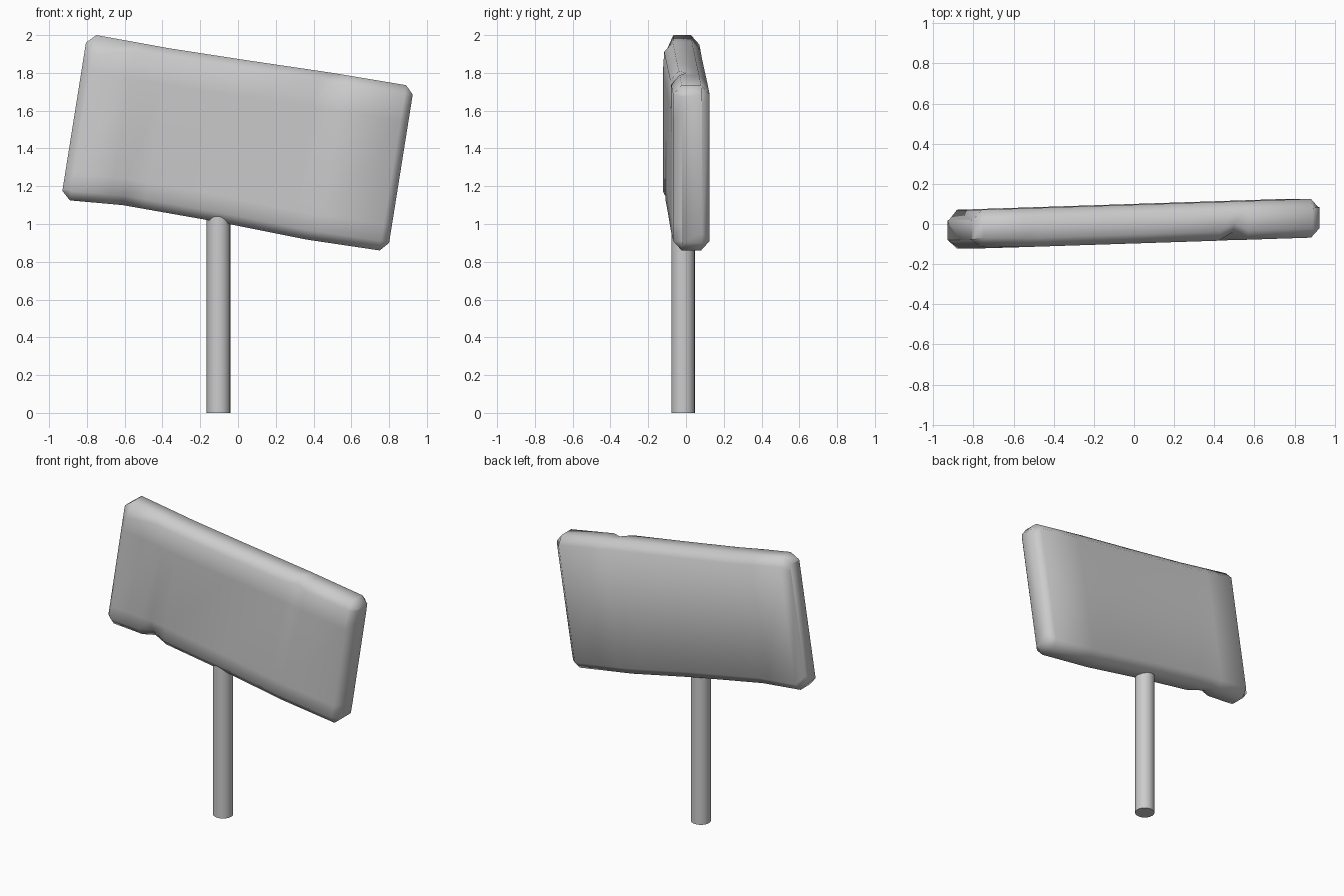
import bpy, bmesh
from math import radians

if "Cube" in bpy.data.objects:
    bpy.data.objects.remove(bpy.data.objects["Cube"])


def lerp(points, x):
    for (x0, z0), (x1, z1) in zip(points, points[1:]):
        if x <= x1:
            break
    return z0 + (z1 - z0) * (x - x0) / (x1 - x0)


def smooth(ob, angle):
    bpy.ops.object.select_all(action='DESELECT')
    ob.select_set(True)
    bpy.context.view_layer.objects.active = ob
    bpy.ops.object.shade_smooth_by_angle(angle=radians(angle))


# Sign board: bevelled cross-sections swept along the slanted board
bottom = [(-.89, 1.125), (-.61, 1.10), (-.1, 1.01), (.36, .918), (.75, .86)]
top = [(-.75, 2.0), (-.28, 1.915), (.5, 1.80), (.89, 1.735)]
columns = [-.89, -.68, -.61, -.5, -.1, .29, .36, .43, .75]
bm = bmesh.new()


def ring(xb, zb, xt, zt, front, back, edge, inset):
    """Loop of ten points; rows are measured up the slanted board."""
    h = zt - zb

    def point(y, z):
        t = (z - zb) / h
        return bm.verts.new((xb + (xt - xb) * t, y, z))
    lo, lo2, hi2, hi = edge
    e = inset
    return [point(front[0], zb + lo), point(front[1], zb + lo2),
            point(front[2], zt - hi2), point(front[3], zt - hi),
            point(front[3] + e if e else front[3], zt),
            point(back - e, zt), point(back, zt - .05),
            point(back, zb + .05), point(back - e, zb),
            point(front[0] + e, zb)]


rings = []
# Left end cap
rings.append(ring(-.93, 1.175, -.805, 1.96, [-.08] * 4, .02, (.01, .1, .1, .01), .002))
for i, xb in enumerate(columns):
    xt = xb + .14
    mid = .033 * (xb + .07)
    f = mid - .095
    front, hi = [f, f, f, f], .05
    if i == 0:
        front[3] = f + .01
        hi = .10
    if i == 2:                      # lower dent
        front[0] += .045
    if i == 6:                      # upper dent
        front[3] += .04
    rings.append(ring(xb, lerp(bottom, xb), xt, lerp(top, xt), front,
                      mid + .098, (.05, .14, .19, hi), .045))
# Right end cap
rings.append(ring(.80, .90, .925, 1.685, [-.022] * 4, .085, (.01, .1, .1, .01), .002))

for a, b in zip(rings, rings[1:]):
    for k in range(len(a)):
        n = (k + 1) % len(a)
        bm.faces.new((a[k], b[k], b[n], a[n]))
bm.faces.new(rings[0])
bm.faces.new(rings[-1])
bmesh.ops.recalc_face_normals(bm, faces=bm.faces)
mesh = bpy.data.meshes.new("sign_board")
bm.to_mesh(mesh)
bm.free()
board = bpy.data.objects.new("sign_board", mesh)
bpy.context.collection.objects.link(board)
smooth(board, 60)

# Post
bpy.ops.mesh.primitive_cylinder_add(vertices=20, radius=.0625, depth=1.06,
                                    location=(-.103, -.015, .53))
post = bpy.context.object
post.name = "post"
smooth(post, 40)
